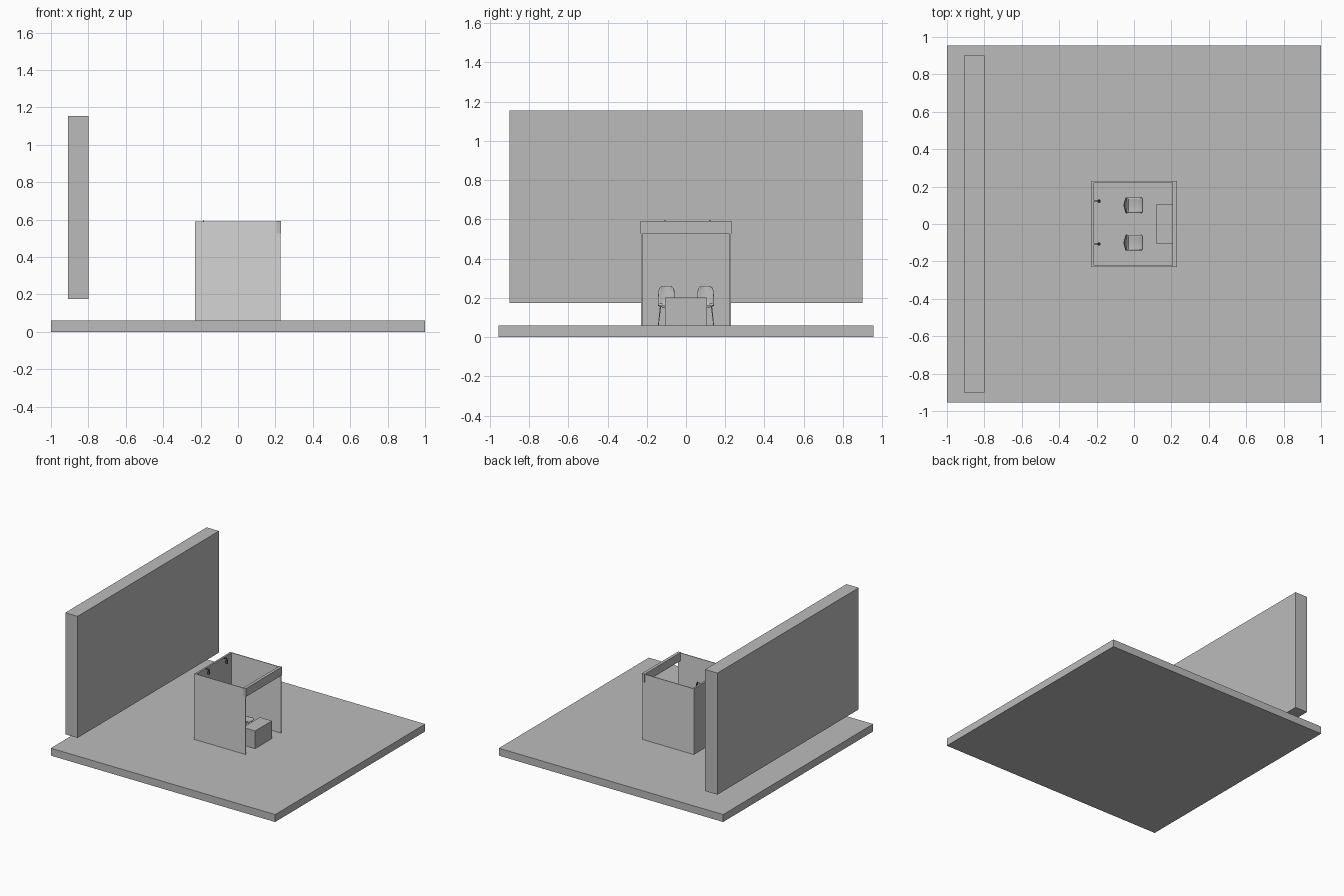
import bpy, bmesh, math
from mathutils import Vector

cube = bpy.data.objects.get("Cube")
if cube:
    bpy.data.objects.remove(cube, do_unlink=True)


def material(name, value):
    m = bpy.data.materials.new(name)
    m.use_nodes = True
    color = (value, value, value, 1)
    m.diffuse_color = color
    m.node_tree.nodes["Principled BSDF"].inputs["Base Color"].default_value = color
    return m


GREY = material("mid grey", 0.5)
LIGHT = material("light grey", 0.66)
DARK = material("dark grey", 0.1)
FLOOR = 0.06


def add_object(name, bm, mat):
    bmesh.ops.recalc_face_normals(bm, faces=bm.faces[:])
    mesh = bpy.data.meshes.new(name)
    bm.to_mesh(mesh)
    bm.free()
    mesh.materials.append(mat)
    obj = bpy.data.objects.new(name, mesh)
    bpy.context.collection.objects.link(obj)
    return obj


def box(name, low, high, mat):
    low, high = Vector(low), Vector(high)
    bm = bmesh.new()
    bmesh.ops.create_cube(bm, size=1)
    for v in bm.verts:
        v.co = (low + high) / 2 + v.co * (high - low)
    return add_object(name, bm, mat)


def rod(name, start, end, r1, r2, mat, sides=10):
    start, end = Vector(start), Vector(end)
    axis = end - start
    bm = bmesh.new()
    bmesh.ops.create_cone(bm, cap_ends=True, segments=sides, radius1=r1,
                          radius2=r2, depth=axis.length)
    turn = Vector((0, 0, 1)).rotation_difference(axis)
    for v in bm.verts:
        v.co = turn @ v.co + (start + end) / 2
    return smooth(add_object(name, bm, mat))


def smooth(obj):
    bpy.ops.object.select_all(action='DESELECT')
    obj.select_set(True)
    bpy.context.view_layer.objects.active = obj
    bpy.ops.object.shade_smooth_by_angle(angle=math.radians(40))
    return obj


# Ground slab and large raised board
box("ground_slab", (-1, -0.955, 0), (1, 0.955, FLOOR), GREY)
box("back_board", (-0.91, -0.9, 0.175), (-0.80, 0.9, 1.155), GREY)

# Booth: two side panels, two back panels, header beam, counter
for side, s in (("left", 1), ("right", -1)):
    y0, y1 = sorted((s * 0.223, s * 0.229))
    box("side_panel_" + side, (-0.23, y0, FLOOR), (0.228, y1, 0.59), LIGHT)
    y0, y1 = sorted((s * 0.001, s * 0.2225))
    box("back_panel_" + side, (-0.229, y0, FLOOR), (-0.214, y1, 0.589), GREY)
box("header_beam", (0.207, -0.231, 0.525), (0.231, 0.231, 0.592), GREY)
box("counter", (0.12, -0.107, FLOOR), (0.227, 0.107, 0.203), GREY)


# Moulded chair shell: side profile of (x, z, half width) swept across y
PROFILE = [(0.048, 0.152, 0.034), (0.04, 0.158, 0.040), (0.0, 0.156, 0.042),
           (-0.03, 0.157, 0.042), (-0.042, 0.168, 0.042), (-0.047, 0.2, 0.042),
           (-0.051, 0.235, 0.040), (-0.053, 0.252, 0.034), (-0.054, 0.26, 0.022)]


def chair(side, cy):
    bm = bmesh.new()
    rows = []
    steps = 8
    for i, (x, z, w) in enumerate(PROFILE):
        row = []
        for k in range(steps + 1):
            t = 2 * k / steps - 1
            curl = 0.008 * t * t
            forward, up = (curl, 0) if i > 4 else (0, curl * 0.5)
            row.append(bm.verts.new((x + forward, cy + t * w, z + up)))
        rows.append(row)
    for a, b in zip(rows, rows[1:]):
        for k in range(steps):
            bm.faces.new((a[k], a[k + 1], b[k + 1], b[k]))
    shell = add_object("chair_shell_" + side, bm, GREY)
    thick = shell.modifiers.new("thickness", 'SOLIDIFY')
    thick.thickness = 0.004
    thick.offset = 0
    smooth(shell)
    for fx in (-1, 1):
        for fy in (-1, 1):
            rod(f"chair_leg_{side}", (fx * 0.028, cy + fy * 0.03, 0.157),
                (fx * 0.04, cy + fy * 0.041, FLOOR), 0.003, 0.002, GREY, 8)


for side, cy in (("left", 0.1), ("right", -0.1)):
    chair(side, cy)

# Spotlights on the back panels
for side, y in (("left", 0.122), ("right", -0.107)):
    rod("lamp_arm_" + side, (-0.214, y, 0.588), (-0.183, y, 0.588), 0.003, 0.003, DARK)
    rod("lamp_stem_" + side, (-0.185, y, 0.596), (-0.185, y, 0.575), 0.003, 0.003, DARK)
    rod("lamp_head_" + side, (-0.185, y, 0.58), (-0.187, y, 0.55), 0.007, 0.009, DARK, 16)
